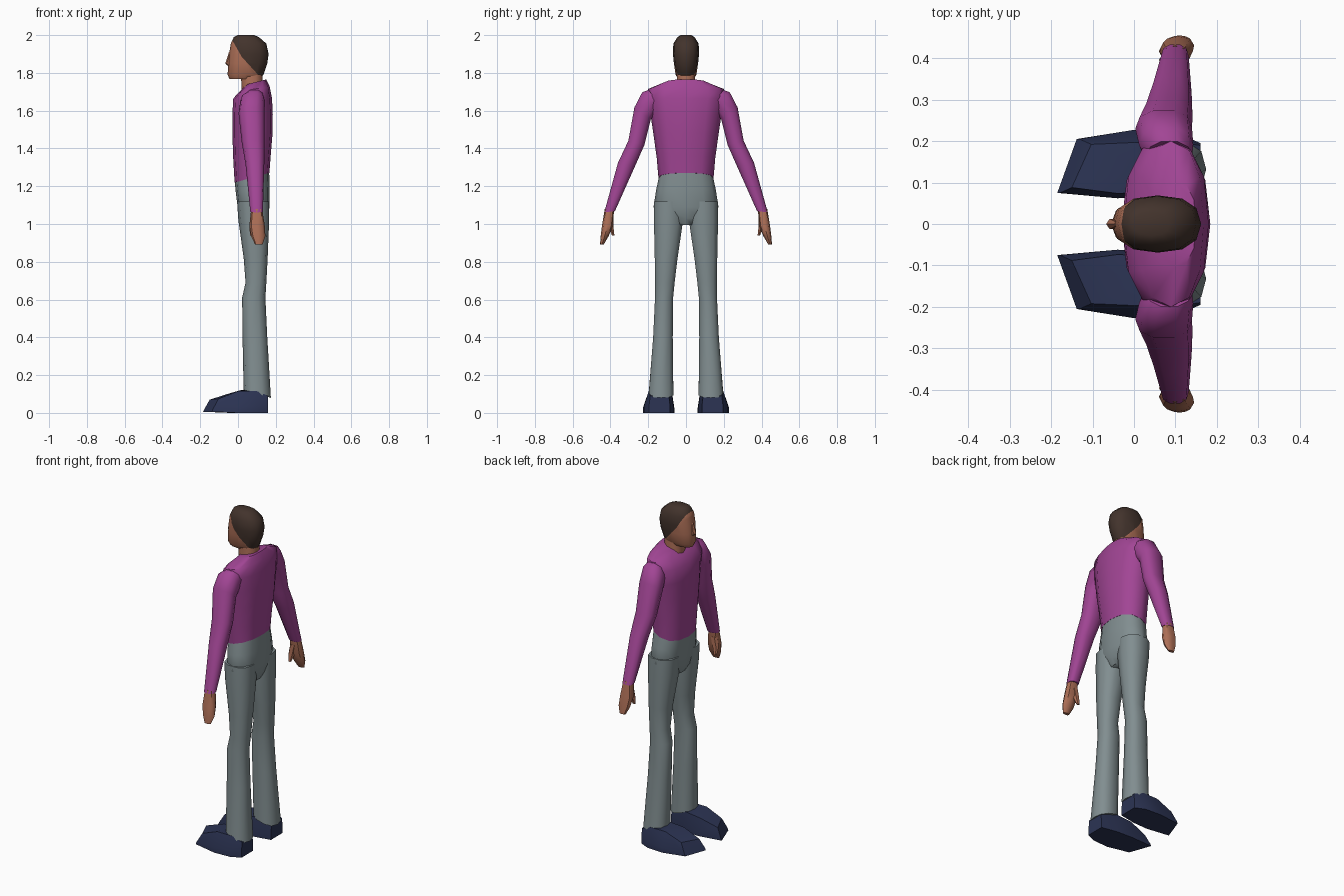
import bpy, bmesh, math
from mathutils import Vector


def material(name, rgb):
    m = bpy.data.materials.new(name)
    m.diffuse_color = (*rgb, 1)
    return m


PURPLE = material("purple shirt", (0.36, 0.06, 0.30))
GREY = material("grey trousers", (0.22, 0.27, 0.28))
SKIN = material("skin", (0.42, 0.16, 0.095))
HAIR = material("dark brown hair", (0.055, 0.033, 0.025))
NAVY = material("navy shoes", (0.025, 0.034, 0.088))


def finish(bm, name, mats, mirror=False, angle=50):
    bmesh.ops.recalc_face_normals(bm, faces=bm.faces)
    me = bpy.data.meshes.new(name)
    bm.to_mesh(me)
    bm.free()
    ob = bpy.data.objects.new(name, me)
    bpy.context.collection.objects.link(ob)
    for m in mats:
        me.materials.append(m)
    if mirror:
        mod = ob.modifiers.new("mirror", 'MIRROR')
        mod.use_axis = (False, True, False)
    bpy.ops.object.select_all(action='DESELECT')
    bpy.context.view_layer.objects.active = ob
    ob.select_set(True)
    bpy.ops.object.shade_smooth_by_angle(angle=math.radians(angle))
    return ob


def loft(rings, n=12, power=2.4):
    """Rings are (x0, x1, y0, y1, z, slope along x, slope along y)."""
    bm = bmesh.new()
    loops = []
    for x0, x1, y0, y1, z, *s in rings:
        sx, sy = (list(s) + [0, 0])[:2]
        loop = []
        for i in range(n):
            a = 2 * math.pi * i / n
            c, d = math.cos(a), math.sin(a)
            dx = math.copysign(abs(c) ** (2 / power), c) * (x1 - x0) / 2
            dy = math.copysign(abs(d) ** (2 / power), d) * (y1 - y0) / 2
            loop.append(bm.verts.new(((x0 + x1) / 2 + dx, (y0 + y1) / 2 + dy, z + sx * dx + sy * dy)))
        loops.append(loop)
    for a, b in zip(loops, loops[1:]):
        for i in range(n):
            j = (i + 1) % n
            bm.faces.new((a[i], a[j], b[j], b[i]))
    bm.faces.new(loops[0])
    bm.faces.new(loops[-1])
    return bm


def centred(rings):
    """Rings (x0, x1, half width, z, slope) centred on y = 0."""
    return [(x0, x1, -h, h, z, *s) for x0, x1, h, z, *s in rings]


# shirt body with slanted hem and collar
finish(loft(centred([
    (-0.018, 0.166, 0.146, 1.245, 0.28),
    (-0.025, 0.173, 0.155, 1.35, 0.1),
    (-0.03, 0.183, 0.173, 1.48),
    (-0.03, 0.184, 0.188, 1.58),
    (-0.025, 0.18, 0.205, 1.665),
    (0.01, 0.168, 0.20, 1.715, 0.15),
    (0.045, 0.15, 0.105, 1.752, 0.25)])), "shirt_body", [PURPLE])

# sleeves
finish(loft([
    (0.03, 0.14, 0.12, 0.20, 1.66, 0, 1.3),
    (0.012, 0.143, 0.15, 0.233, 1.65, 0, 1.2),
    (0.003, 0.14, 0.185, 0.275, 1.585, 0, 0.75),
    (0.02, 0.141, 0.218, 0.307, 1.43, 0, 0.25),
    (0.04, 0.139, 0.268, 0.362, 1.315, 0, 0.2),
    (0.065, 0.132, 0.375, 0.434, 1.065, 0, -0.1)], n=10), "sleeve", [PURPLE], True)

# hands and thumbs
finish(loft([
    (0.07, 0.128, 0.38, 0.43, 1.08),
    (0.06, 0.142, 0.388, 0.445, 0.99),
    (0.07, 0.145, 0.41, 0.452, 0.935),
    (0.09, 0.13, 0.435, 0.455, 0.892)], n=8), "hand", [SKIN], True)
finish(loft([
    (0.07, 0.115, 0.382, 0.415, 1.04),
    (0.06, 0.10, 0.382, 0.41, 0.98),
    (0.065, 0.085, 0.378, 0.392, 0.938)], n=6), "thumb", [SKIN], True)

# trouser seat
finish(loft(centred([
    (-0.017, 0.165, 0.144, 1.247, 0.28),
    (-0.012, 0.168, 0.158, 1.18, 0.1),
    (-0.002, 0.167, 0.172, 1.09),
    (0.005, 0.155, 0.13, 1.03),
    (0.02, 0.14, 0.06, 0.995)])), "trouser_seat", [GREY])

# flared trouser legs
finish(loft([
    (-0.005, 0.165, 0.01, 0.172, 1.12),
    (0.002, 0.165, 0.012, 0.173, 1.02),
    (0.03, 0.157, 0.042, 0.168, 0.82),
    (0.04, 0.15, 0.058, 0.165, 0.69),
    (0.022, 0.145, 0.066, 0.166, 0.61),
    (0.024, 0.155, 0.068, 0.176, 0.4),
    (0.03, 0.174, 0.064, 0.2, 0.1, -0.28)], n=10), "trouser_leg", [GREY], True)

# shoes: footprint with sloping upper; points are x, y, upper height, inset
outline = [(-0.185, 0.075, 0.03, 0.2), (-0.138, 0.205, 0.035, 0.2), (0.0, 0.227, 0.05, 0.35),
           (0.10, 0.222, 0.06, 0.3), (0.16, 0.195, 0.07, 0.1), (0.16, 0.085, 0.07, 0.1),
           (0.06, 0.066, 0.06, 0.15), (-0.04, 0.062, 0.045, 0.15)]
tops = [0.07, 0.075, 0.115, 0.115, 0.09, 0.09, 0.115, 0.105]
bm = bmesh.new()
low = [bm.verts.new((x, y, 0.0 if x > -0.1 else 0.006)) for x, y, h, k in outline]
mid = [bm.verts.new((x + (0.006 if x < -0.1 else 0), y, h * 0.6)) for x, y, h, k in outline]
high = []
for (x, y, h, k), z in zip(outline, tops):
    hx = x + 0.035 if x < -0.1 else x
    high.append(bm.verts.new((hx, y + (0.14 - y) * k, z)))
for a, b in ((low, mid), (mid, high)):
    for i in range(len(a)):
        j = (i + 1) % len(a)
        bm.faces.new((a[i], a[j], b[j], b[i]))
bm.faces.new(low)
peak = bm.verts.new((0.02, 0.14, 0.122))
for i in range(len(high)):
    bm.faces.new((high[i], high[(i + 1) % len(high)], peak))
finish(bm, "shoe", [NAVY], True, 40)

# neck
finish(loft(centred([(0.02, 0.13, 0.052, 1.70), (0.015, 0.13, 0.048, 1.80)]), n=10), "neck", [SKIN])

# head, cut along the hairline and coloured on either side of it
bm = loft(centred([
    (-0.045, 0.11, 0.04, 1.767),
    (-0.055, 0.135, 0.055, 1.79),
    (-0.052, 0.155, 0.064, 1.85),
    (-0.047, 0.162, 0.069, 1.90),
    (-0.038, 0.15, 0.067, 1.955),
    (-0.022, 0.11, 0.045, 1.99),
    (0.0, 0.085, 0.028, 2.0)]))
hairline = [(Vector((0.02, 0, 1.885)), Vector((0.87, 0, 0.5))),
            (Vector((0.02, 0, 1.885)), Vector((0.74, 0, 0.67)))]
for co, no in hairline:
    bmesh.ops.bisect_plane(bm, geom=bm.verts[:] + bm.edges[:] + bm.faces[:], plane_co=co, plane_no=no)
for f in bm.faces:
    c = f.calc_center_median()
    f.material_index = int(all((c - co).dot(no) > 0 for co, no in hairline))
finish(bm, "head", [SKIN, HAIR])

# nose
finish(loft(centred([
    (-0.055, -0.03, 0.012, 1.838),
    (-0.067, -0.03, 0.014, 1.85),
    (-0.048, -0.03, 0.006, 1.91)]), n=6), "nose", [SKIN])
